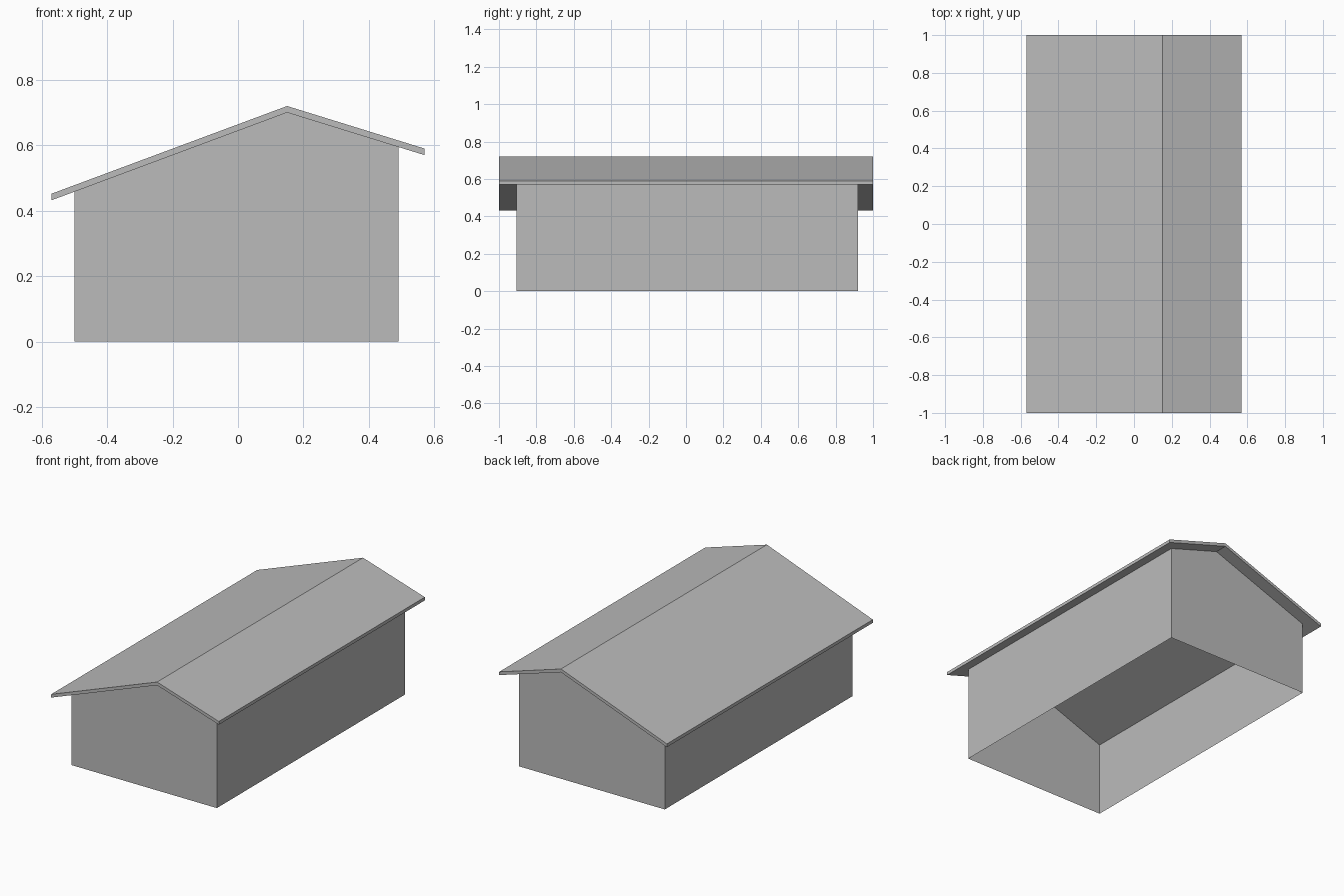
import bpy
import bmesh

cube = bpy.data.objects.get("Cube")
if cube:
    bpy.data.objects.remove(cube, do_unlink=True)

# Single plain colour
grey = bpy.data.materials.new("plain grey")
grey.use_nodes = True
colour = (0.5, 0.5, 0.5, 1)
grey.diffuse_color = colour
grey.node_tree.nodes["Principled BSDF"].inputs["Base Color"].default_value = colour

RIDGE_X, RIDGE_Z = 0.15, 0.70      # underside of the ridge
EAVE_X = 0.57
LEFT_EAVE_Z, RIGHT_EAVE_Z = 0.57, 0.432
THICK = 0.02


def underside(x):
    """Height of the roof underside at x."""
    end_x, end_z = (EAVE_X, LEFT_EAVE_Z) if x > RIDGE_X else (-EAVE_X, RIGHT_EAVE_Z)
    return RIDGE_Z + (end_z - RIDGE_Z) * (x - RIDGE_X) / (end_x - RIDGE_X)


def extrude_profile(name, profile, y0, y1, open_bottom=False):
    """Sweep an xz outline along y into a prism."""
    bm = bmesh.new()
    front = [bm.verts.new((x, y0, z)) for x, z in profile]
    back = [bm.verts.new((x, y1, z)) for x, z in profile]
    bm.faces.new(front)
    bm.faces.new(back[::-1])
    for i in range(len(profile)):
        j = (i + 1) % len(profile)
        bm.faces.new((front[j], front[i], back[i], back[j]))
    bmesh.ops.recalc_face_normals(bm, faces=bm.faces[:])
    if open_bottom:
        floor = [f for f in bm.faces if all(v.co.z < 0.001 for v in f.verts)]
        bmesh.ops.delete(bm, geom=floor, context="FACES_ONLY")
    mesh = bpy.data.meshes.new(name)
    bm.to_mesh(mesh)
    bm.free()
    # The wall shell is open above, where the roof closes it
    mesh.materials.append(grey)
    obj = bpy.data.objects.new(name, mesh)
    bpy.context.collection.objects.link(obj)
    return obj


# Walls: thin shell with gable ends, open underneath and under the roof
right_x, left_x = -0.50, 0.49
walls = extrude_profile(
    "walls",
    [(right_x, 0), (left_x, 0), (left_x, underside(left_x)),
     (RIDGE_X, RIDGE_Z), (right_x, underside(right_x))],
    -0.905, 0.92, open_bottom=True)
bm = bmesh.new()
bm.from_mesh(walls.data)
bmesh.ops.delete(bm, geom=[f for f in bm.faces if f.normal.z > 0.5], context="FACES_ONLY")
bm.to_mesh(walls.data)
bm.free()

# Roof: off-centre gable slab overhanging all round
lower = [(-EAVE_X, RIGHT_EAVE_Z), (RIDGE_X, RIDGE_Z), (EAVE_X, LEFT_EAVE_Z)]
upper = [(x, z + THICK) for x, z in reversed(lower)]
extrude_profile("roof", lower + upper, -1, 1)
